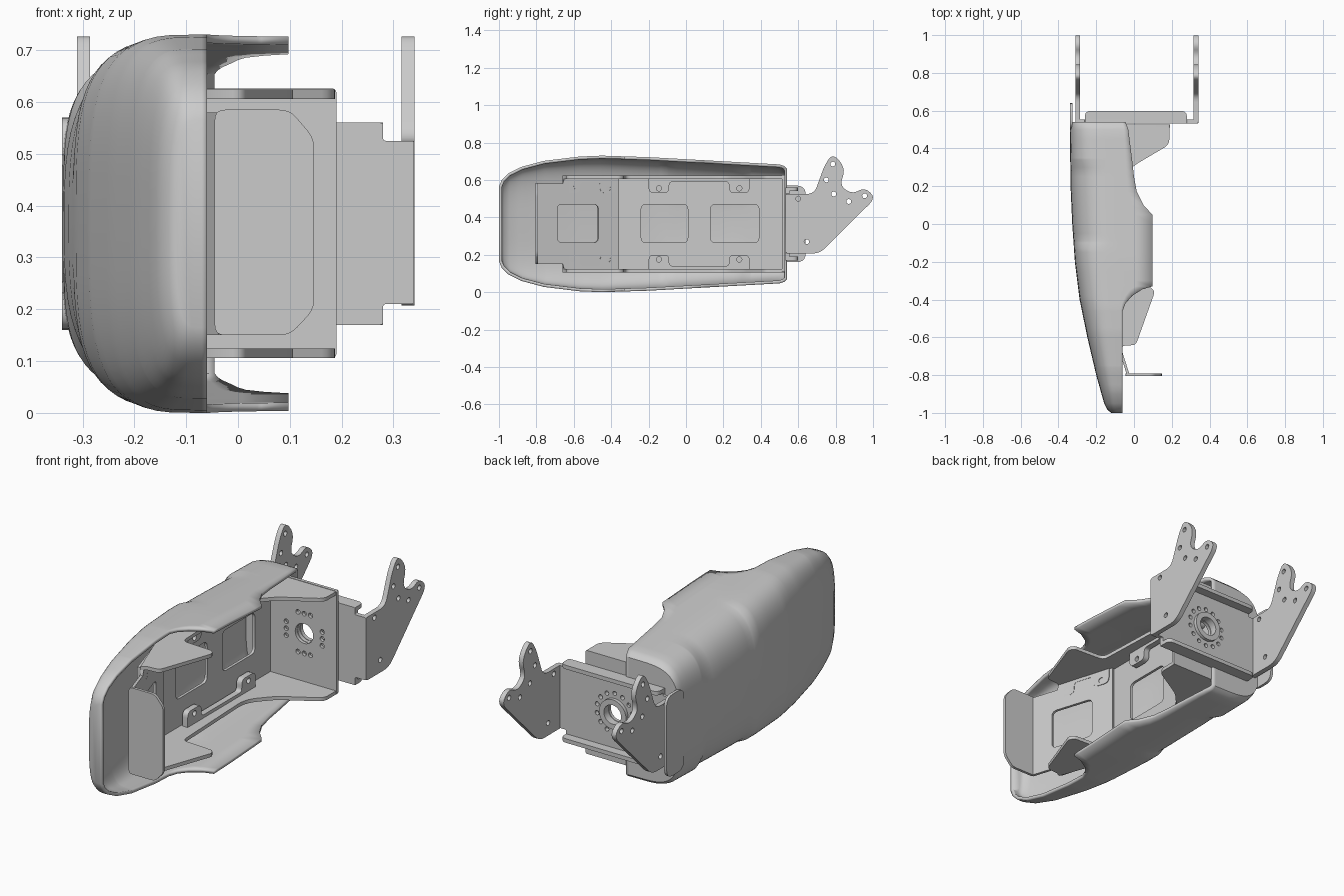
import bpy, bmesh, math
from mathutils import Matrix, Vector

if "Cube" in bpy.data.objects:
    bpy.data.objects.remove(bpy.data.objects["Cube"])

CZ = 0.365  # mirror height of the whole part


def finish(ob, angle=35):
    bpy.ops.object.select_all(action='DESELECT')
    ob.select_set(True)
    bpy.context.view_layer.objects.active = ob
    if ob.type == 'CURVE':
        bpy.ops.object.convert(target='MESH')
    bpy.ops.object.shade_smooth_by_angle(angle=math.radians(angle))


def rounded(pts, r, n=5):
    out = []
    for i, p in enumerate(pts):
        p = Vector(p)
        ri = r[i] if isinstance(r, (list, tuple)) else r
        if ri == 0:
            out.append(p)
            continue
        a, b = Vector(pts[i - 1]) - p, Vector(pts[(i + 1) % len(pts)]) - p
        a = p + a.normalized() * min(ri, a.length * .48)
        b = p + b.normalized() * min(ri, b.length * .48)
        for k in range(n + 1):
            t = k / n
            out.append(a * (1 - t) ** 2 + p * 2 * t * (1 - t) + b * t * t)
    return out


def rect(u0, u1, v0, v1, r=0.0):
    return rounded([(u0, v0), (u1, v0), (u1, v1), (u0, v1)], r)


def circle(u, v, r, n=20):
    return [(u + r * math.cos(2 * math.pi * k / n), v + r * math.sin(2 * math.pi * k / n)) for k in range(n)]


def plate(name, loops, thick, origin, u, v):
    """Flat sheet: first loop is the outline, the others are holes."""
    cu = bpy.data.curves.new(name, 'CURVE')
    cu.dimensions = '2D'
    cu.fill_mode = 'BOTH'
    cu.extrude = thick / 2
    for loop in loops:
        s = cu.splines.new('POLY')
        s.points.add(len(loop) - 1)
        for pt, c in zip(s.points, loop):
            pt.co = (c[0], c[1], 0, 1)
        s.use_cyclic_u = True
    ob = bpy.data.objects.new(name, cu)
    bpy.context.collection.objects.link(ob)
    u, v = Vector(u).normalized(), Vector(v).normalized()
    m = Matrix((u, v, u.cross(v))).transposed().to_4x4()
    m.translation = origin
    ob.matrix_world = m
    finish(ob)
    return ob


X, Y, Z = (1, 0, 0), (0, 1, 0), (0, 0, 1)


def lerp(table, y):
    for (y0, a), (y1, b) in zip(table, table[1:]):
        if y <= y1:
            return a + (b - a) * max(0, (y - y0) / (y1 - y0))
    return table[-1][1]


# Outer shell: lofted U sections along y
BACK = [(-1, -.12), (-.985, -.14), (-.95, -.158), (-.8, -.2), (-.6, -.247), (-.4, -.288),
        (-.2, -.313), (0, -.327), (.2, -.336), (.54, -.34)]
HALF = [(-1, .2), (-.985, .235), (-.95, .27), (-.88, .305), (-.76, .337), (-.57, .36), (-.45, .365),
        (-.2, .357), (.5, .318), (.525, .31), (.54, .295)]
EDGE = [(-1, -.06), (-.46, -.06), (-.42, -.045), (-.38, -.01), (-.345, .045), (-.33, .097), (.05, .097),
        (.1, .05), (.17, .015), (.25, 0), (.34, -.01), (.5, -.03), (.54, -.045)]
POWER = [(-1, 3.2), (-.13, 3.6), (-.09, 3.0), (.3, 3.0), (.34, 3.8), (.54, 4)]
ys = sorted({round(y, 3) for t in (BACK, HALF, EDGE, POWER) for y, _ in t} |
            {round(-.9 + .05 * k, 3) for k in range(28)})
bm = bmesh.new()
rows = []
for y in ys:
    b, h, e, n = (lerp(t, y) for t in (BACK, HALF, EDGE, POWER))
    xm = -.08
    curve = []
    for k in range(33):
        t = math.pi * k / 32
        c, s = math.cos(t), max(0, math.sin(t))
        curve.append((xm + (b - xm) * s ** (2 / n), CZ + h * math.copysign(abs(c) ** (2 / n), c)))
    pts = [(e, CZ + h), ((e + xm) / 2, CZ + h)] + curve + [((e + xm) / 2, CZ - h), (e, CZ - h)]
    rows.append([bm.verts.new((x, y, z)) for x, z in pts])
for r0, r1 in zip(rows, rows[1:]):
    for k in range(len(r0) - 1):
        bm.faces.new((r0[k], r0[k + 1], r1[k + 1], r1[k]))
bm.faces.new(rows[0])
bm.faces.new(rows[-1][::-1])
bmesh.ops.recalc_face_normals(bm, faces=bm.faces)
if min(bm.faces, key=lambda f: f.calc_center_median().x).normal.x > 0:
    bmesh.ops.reverse_faces(bm, faces=bm.faces)
me = bpy.data.meshes.new("outer_shell")
bm.to_mesh(me)
bm.free()
shell = bpy.data.objects.new("outer_shell", me)
bpy.context.collection.objects.link(shell)
mod = shell.modifiers.new("thickness", 'SOLIDIFY')
mod.thickness = .016
mod.offset = -1
finish(shell, 40)

# Ear continuing the shell's outer face past its end wall
plate("shell_ear", [rect(.5, .64, .16, .57, .05)], .014, (-.333, 0, 0), Y, Z)

# Inner frame floor: straight rear part and sloped front part with windows
plate("frame_floor", [rect(-.37, .525, .11, .62), rect(-.24, .01, .265, .47, .03),
                      rect(.13, .39, .265, .47, .03)], .014, (-.185, 0, 0), Y, Z)
slope = Vector((-.14, .44, 0))
k = slope.length / .44
plate("frame_floor_front", [[(0, .15), (.14 * k, .15), (.15 * k, .11), (.44 * k, .11), (.44 * k, .62),
                             (.15 * k, .62), (.14 * k, .58), (0, .58)],
                            rect(.11 * k, .33 * k, .265, .47, .03)], .014, (-.03, -.8, 0), slope, Z)

# Frame end plates
plate("frame_front_plate", [rounded([(-.045, .15), (.1, .15), (.147, .2), (.147, .53), (.1, .585), (-.045, .585)],
                                    .02)], .014, (0, -.798, 0), X, Z)
HX = .01
square = [circle(HX + a * s, CZ + d, .012, 12) for s in (-1, 1) for a in (.1,) for d in (-.035, 0, .035)]
square += [circle(HX + d, CZ + .1 * s, .012, 12) for s in (-1, 1) for d in (-.035, 0, .035)]
plate("frame_rear_plate", [rect(-.19, .19, .106, .626, .01), circle(HX, CZ, .05, 28)] + square,
      .016, (0, .52, 0), X, Z)

# Frame side flanges and screw tabs, top and bottom
FLANGE = [(-.19, .527), (-.19, -.36), (-.08, -.66), (-.055, -.645), (.01, -.64), (.11, -.36), (.09, -.335), (-.08, -.325),
          (-.1, .2), (0, .31), (.187, .42), (.187, .527)]
for s, side in ((1, "top"), (-1, "bottom")):
    plate("frame_flange_" + side, [rounded(FLANGE, [0, 0, 0, 0, .02, .02, .01, .03, .06, .03, .03, 0])],
          .018, (0, 0, CZ + s * .25), X, Y)
    for name, y0, y1, x, d in (("front", -.655, -.365, -.085, Vector((-.3, 1, 0))),
                               ("rear", -.2, .34, -.155, Vector(Y))):
        w = .11 if name == "rear" else .09
        L = (y1 - y0)
        z = [s * q for q in (.25, .165, .225)]
        out = rounded([(0, z[0]), (0, z[1]), (w, z[1]), (w, z[2]), (L - w, z[2]), (L - w, z[1]), (L, z[1]),
                       (L, z[0])], [0, .03, .03, .02, .02, .03, .03, 0])
        plate("screw_tab_%s_%s" % (name, side),
              [out, circle(w / 2, s * .19, .014, 12), circle(L - w / 2, s * .19, .014, 12)],
              .03, (x, y0, CZ), d, Z)

# Hinge bracket: web with hole ring, stiffening lips and two arms
ring = [circle(HX + .1 * math.cos(math.pi * (a + .5) / 7), CZ + .1 * math.sin(math.pi * (a + .5) / 7), .011, 12)
        for a in range(14)]
plate("hinge_web", [rounded([(-.31, .21), (-.26, .21), (-.26, .17), (.28, .17), (.28, .21), (.34, .21), (.34, .525),
                             (.28, .525), (.28, .56), (-.26, .56), (-.26, .525), (-.31, .525)], .006),
                    circle(HX, CZ, .05, 28)] + ring, .022, (0, .542, 0), X, Z)
plate("hinge_boss", [circle(HX, CZ, .075, 32), circle(HX, CZ, .048, 28)], .02, (0, .56, 0), X, Z)
for s, side in ((1, "top"), (-1, "bottom")):
    plate("hinge_lip_" + side, [rounded([(-.26, .535), (.28, .535), (.28, .598), (-.26, .598)], [0, 0, .03, .03])],
          .02, (0, 0, CZ + s * .185), X, Y)

ARM = [(.535, .207), (.715, .207), (1.015, .505), (.955, .56), (.89, .525), (.82, .57), (.855, .66), (.785, .745),
       (.74, .675), (.685, .525), (.535, .525)]
ARM_R = [.01, .04, .05, .05, .035, .06, .06, .06, .03, .04, .01]
HOLES = [(.785, .685), (.75, .60), (.79, .525), (.87, .485), (.955, .515), (.60, .50), (.645, .27)]
for x, side in ((-.298, "left"), (.328, "right")):
    plate("hinge_arm_" + side, [rounded(ARM, ARM_R)] + [circle(u, v, .013, 12) for u, v in HOLES],
          .025, (x, 0, 0), Y, Z)
